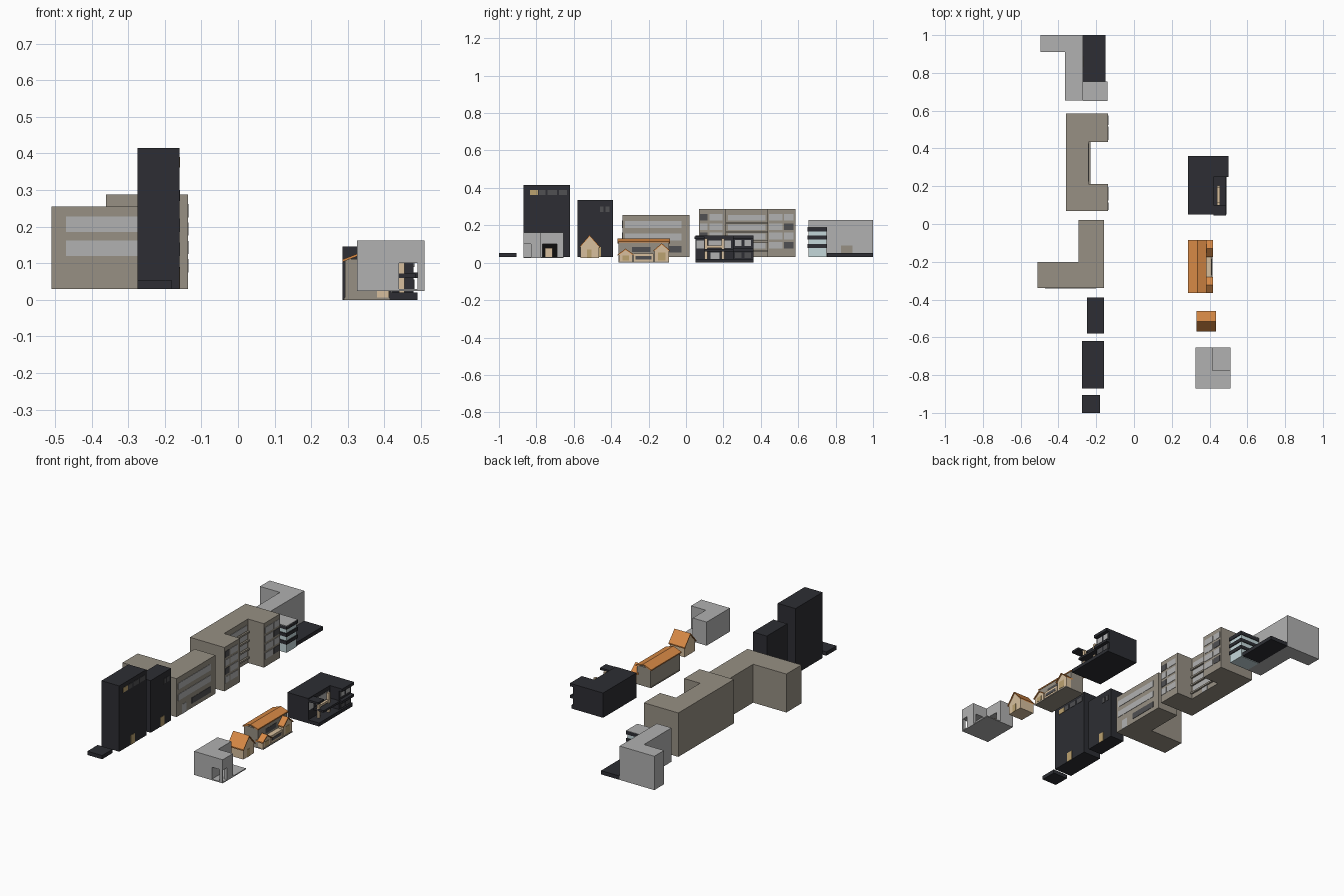
import bpy, bmesh

if "Cube" in bpy.data.objects:
    bpy.data.objects.remove(bpy.data.objects["Cube"])

def mat(name, r, g, b):
    m = bpy.data.materials.new(name)
    m.diffuse_color = (r, g, b, 1)
    m.use_nodes = True
    m.node_tree.nodes["Principled BSDF"].inputs["Base Color"].default_value = m.diffuse_color
    return m

DARK = mat("charcoal", .026, .027, .033)
KHAKI = mat("khaki", .31, .28, .23)
GREY = mat("pale_grey", .44, .44, .44)
ORANGE = mat("orange_tile", .68, .25, .06)
CREAM = mat("cream", .68, .52, .34)
TAN = mat("tan", .5, .36, .16)
GLASS = mat("dark_glass", .08, .08, .085)
BLUE = mat("blue_glass", .55, .68, .7)
BLACK = mat("black", .004, .004, .004)

def extrude(name, pts, vec, m):
    """Extrude a closed 3D outline along a vector."""
    bm = bmesh.new()
    f = bm.faces.new([bm.verts.new(p) for p in pts])
    r = bmesh.ops.extrude_face_region(bm, geom=[f])
    bmesh.ops.translate(bm, vec=vec, verts=[v for v in r["geom"] if isinstance(v, bmesh.types.BMVert)])
    bmesh.ops.recalc_face_normals(bm, faces=bm.faces)
    me = bpy.data.meshes.new(name)
    bm.to_mesh(me)
    bm.free()
    me.materials.append(m)
    o = bpy.data.objects.new(name, me)
    bpy.context.collection.objects.link(o)
    return o

def prism(name, xy, z0, z1, m):
    return extrude(name, [(x, y, z0) for x, y in xy], (0, 0, z1 - z0), m)

def box(name, x0, x1, y0, y1, z0, z1, m):
    return prism(name, [(x0, y0), (x1, y0), (x1, y1), (x0, y1)], z0, z1, m)

def panel(name, x, y0, y1, z0, z1, m):
    """Thin pane on a wall facing +x."""
    return box(name, x - .003, x + .002, y0, y1, z0, z1, m)

def cut(o, *b):
    c = box(o.name + "_cutter", *b, BLACK)
    c.hide_render = True
    c.hide_set(True)
    md = o.modifiers.new("opening", 'BOOLEAN')
    md.object = c
    md.operation = 'DIFFERENCE'
    md.solver = 'EXACT'

def gable_house(name, x0, x1, y0, y1, z0, ze, zr):
    """Gabled body with its ridge along x, plus two roof slopes."""
    ym, e, t = (y0 + y1) / 2, .006, .007
    w0, w1 = y0 + e, y1 - e
    extrude(name + "_walls", [(x0 + e, w0, z0), (x0 + e, w1, z0), (x0 + e, w1, ze), (x0 + e, ym, zr - t),
                              (x0 + e, w0, ze)], (x1 - x0 - 2 * e, 0, 0), CREAM)
    extrude(name + "_roof", [(x0, y0, ze - t), (x0, ym, zr - t), (x0, y1, ze - t),
                             (x0, y1, ze), (x0, ym, zr), (x0, y0, ze)], (x1 - x0, 0, 0), ORANGE)

# ---- left row -------------------------------------------------------
box("end_slab", -.275, -.18, -1, -.905, .03, .052, DARK)

# tall tower
box("tall_tower", -.275, -.16, -.87, -.62, .03, .415, DARK)
for y0, y1, m in [(-.835, -.79, TAN), (-.785, -.75, GLASS), (-.74, -.69, GLASS), (-.68, -.635, GLASS)]:
    panel("tower_window", -.16, y0, y1, .362, .39, m)
panel("tower_door", -.16, -.765, -.725, .03, .085, TAN)

# short tower
box("short_tower", -.25, -.16, -.58, -.39, .03, .335, DARK)
for y in (-.46, -.43):
    panel("short_tower_window", -.16, y, y + .02, .27, .3, GLASS)
panel("short_tower_door", -.16, -.49, -.455, .03, .085, TAN)

# L-shaped office
prism("l_office", [(-.51, -.34), (-.16, -.34), (-.16, .02), (-.295, .02), (-.295, -.2), (-.51, -.2)], .03, .255, KHAKI)
for z in (.12, .185):
    panel("office_window_band", -.16, -.325, -.025, z, z + .037, GREY)
    box("office_end_band", -.47, -.2, -.342, -.337, z, z + .042, GREY)
panel("office_low_band", -.16, -.2, -.025, .055, .09, GLASS)
panel("office_door", -.16, -.29, -.25, .03, .085, GREY)

# U-shaped apartment block
prism("u_block", [(-.36, .07), (-.137, .07), (-.137, .213), (-.24, .213), (-.24, .435), (-.137, .435),
                  (-.137, .585), (-.36, .585)], .03, .287, KHAKI)
for i, z in enumerate((.225, .175, .125, .075)):
    a, b = (GLASS, GREY) if i % 2 == 0 else (GREY, GLASS)
    panel("wing_window", -.137, .075, .115, z, z + .036, a)
    panel("wing_window", -.137, .125, .195, z, z + .036, GREY)
    panel("wing_window", -.137, .445, .515, z, z + .036, GREY)
    panel("wing_window", -.137, .525, .575, z, z + .036, b)
    panel("court_window", -.24, .225, .425, z, z + .03, GREY)
    box("court_ledge", -.24, -.23, .213, .435, z - .016, z - .006, KHAKI)
panel("court_door", -.24, .3, .345, .03, .085, GREY)

# grey L building with striped stair tower
prism("grey_l_block", [(-.27, .655), (-.27, 1), (-.495, 1), (-.495, .91), (-.365, .91), (-.365, .655)], .03, .228, GREY)
panel("grey_block_door", -.27, .83, .89, .05, .092, KHAKI)
box("terrace_slab", -.27, -.15, .755, 1, .03, .052, DARK)
box("stair_glass", -.27, -.145, .655, .75, .03, .185, BLUE)
for z in (.08, .125, .168):
    box("stair_band", -.27, -.14, .65, .754, z, z + .02, DARK)
box("stair_roof", -.27, -.14, .65, .754, .186, .19, GREY)

# ---- right row ------------------------------------------------------
# grey corner house with openings
h = prism("corner_house", [(.325, -.87), (.51, -.87), (.51, -.775), (.415, -.775), (.415, -.655), (.325, -.655)],
          .028, .162, GREY)
cut(h, .44, .49, -.9, -.74, .03, .1)
cut(h, .48, .54, -.865, -.83, .03, .1)
cut(h, .34, .45, -.768, -.69, .03, .1)
box("corner_house_floor", .325, .51, -.87, -.655, .024, .03, GREY)
box("corner_house_lining", .334, .344, -.768, -.69, .03, .1, BLACK)
box("corner_house_door", .4, .405, -.755, -.715, .03, .08, CREAM)

# little gabled house
gable_house("small_house", .33, .435, -.57, -.46, .025, .085, .148)
panel("small_house_door", .429, -.53, -.505, .025, .07, TAN)

# long house with tiled roof and two gabled porches
box("long_house_walls", .292, .38, -.36, -.09, 0, .112, KHAKI)
extrude("long_house_roof", [(.285, -.365, .103), (.337, -.365, .123), (.385, -.365, .107), (.385, -.365, .114),
                            (.337, -.365, .13), (.285, -.365, .11)], (0, .28, 0), ORANGE)
gable_house("left_porch", .37, .418, -.365, -.28, .003, .045, .075)
gable_house("right_porch", .37, .418, -.175, -.085, .003, .065, .104)
box("middle_bay", .37, .41, -.28, -.175, .003, .048, CREAM)
box("long_house_base", .29, .415, -.36, -.09, 0, .006, KHAKI)
panel("bay_window", .41, -.27, -.185, .018, .035, GLASS)
panel("upper_window", .38, -.29, -.19, .058, .085, GLASS)
panel("porch_window", .412, -.34, -.305, .012, .038, TAN)
panel("porch_window", .412, -.15, -.11, .012, .055, TAN)

# dark modern house with open front
box("modern_house", .285, .42, .05, .36, 0, .145, DARK)
box("modern_floor", .42, .49, .05, .36, 0, .02, DARK)
box("modern_wing", .42, .48, .25, .36, .02, .145, DARK)
box("wing_canopy", .42, .5, .25, .36, .128, .145, DARK)
box("wing_balcony", .48, .5, .25, .36, .06, .075, DARK)
box("left_canopy", .42, .487, .045, .1, .128, .14, DARK)
box("mid_balcony", .42, .485, .1, .25, .06, .072, DARK)
for y in (.1, .19):
    box("cream_post", .44, .455, y, y + .015, .02, .13, CREAM)
box("cream_beam", .44, .455, .1, .205, .08, .092, CREAM)
panel("left_window", .42, .055, .095, .075, .12, GREY)
panel("entry_glass", .42, .13, .18, .02, .055, GREY)
panel("court_glass", .42, .12, .24, .08, .12, GREY)
for y in (.262, .312):
    panel("wing_pane", .48, y, y + .036, .09, .122, GREY)
    panel("wing_pane", .48, y, y + .036, .025, .055, GLASS)
